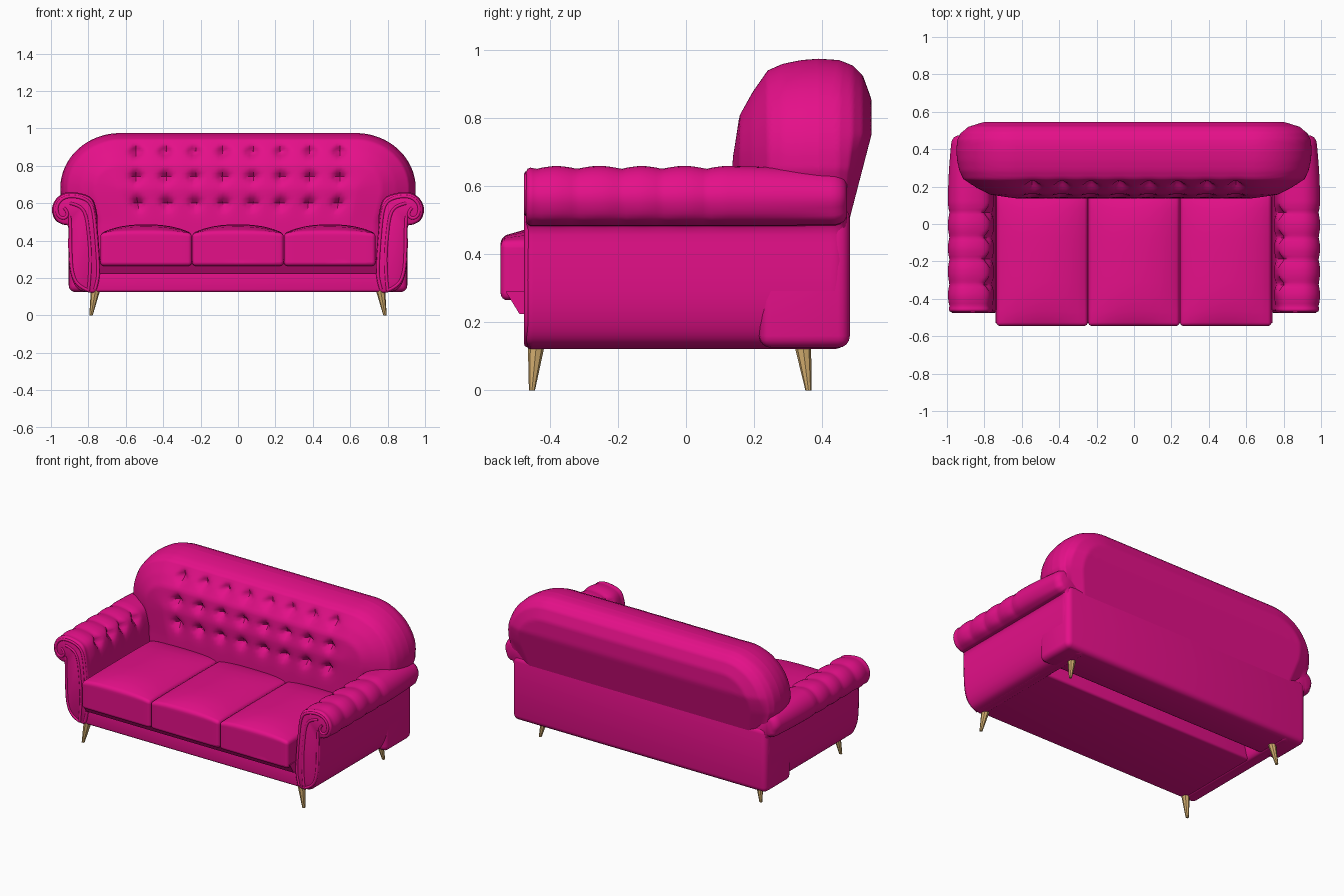
import bpy, bmesh, math
from mathutils import Vector

if "Cube" in bpy.data.objects:
    bpy.data.objects.remove(bpy.data.objects["Cube"])


def material(name, rgb):
    m = bpy.data.materials.new(name)
    m.diffuse_color = (*rgb, 1)
    m.use_nodes = True
    m.node_tree.nodes["Principled BSDF"].inputs["Base Color"].default_value = m.diffuse_color
    return m


PINK = material("magenta_fabric", (0.78, 0.005, 0.25))
WOOD = material("light_wood", (0.62, 0.40, 0.15))


def finish(name, bm, mat=PINK, angle=40):
    bmesh.ops.recalc_face_normals(bm, faces=bm.faces[:])
    me = bpy.data.meshes.new(name)
    bm.to_mesh(me)
    bm.free()
    me.materials.append(mat)
    ob = bpy.data.objects.new(name, me)
    bpy.context.collection.objects.link(ob)
    bpy.ops.object.select_all(action='DESELECT')
    ob.select_set(True)
    bpy.context.view_layer.objects.active = ob
    if angle:
        bpy.ops.object.shade_smooth_by_angle(angle=math.radians(angle))
    return ob


def box(lo, hi, cuts=0):
    bm = bmesh.new()
    bmesh.ops.create_cube(bm, size=1)
    if cuts:
        bmesh.ops.subdivide_edges(bm, edges=bm.edges[:], cuts=cuts, use_grid_fill=True)
    for v in bm.verts:
        v.co = Vector([l + (h - l) * (c + 0.5) for l, h, c in zip(lo, hi, v.co)])
    return bm


def round_edges(bm, width, segments=4):
    bm.normal_update()
    sharp = [e for e in bm.edges if e.calc_face_angle(0) > 0.9]
    bmesh.ops.bevel(bm, geom=sharp, offset=width, segments=segments,
                    profile=0.5, affect='EDGES', clamp_overlap=True)


def interp(table, d):
    for (a, p), (b, q) in zip(table, table[1:]):
        if d <= b:
            return p + (q - p) * (d - a) / (b - a)
    return table[-1][1]


# --- base: seat deck and lower back, with the open slot between them
bm = box((-0.82, -0.465, 0.125), (0.82, 0.13, 0.235))
round_edges(bm, 0.015)
finish("seat_base", bm)
bm = box((-0.905, 0.215, 0.125), (0.905, 0.482, 0.54))
round_edges(bm, 0.035)
finish("lower_back", bm)
bm = box((-0.74, -0.49, 0.225), (0.74, 0.20, 0.29))
for v in bm.verts:                       # sloping front lip under the cushions
    if v.co.y < 0 and v.co.z > 0.25:
        v.co.y = -0.53
finish("seat_deck", bm)

# --- three crowned seat cushions
for i, name in enumerate(("left", "middle", "right")):
    x0 = -0.736 + i * 0.491
    lo, hi = (x0, -0.545, 0.265), (x0 + 0.489, 0.16, 0.44)
    bm = box(lo, hi, 8)
    for v in bm.verts:
        u = 2 * (v.co.x - lo[0]) / 0.489 - 1
        w = 2 * (v.co.y - lo[1]) / 0.705 - 1
        if v.co.z > 0.43:
            v.co.z += 0.036 * (1 - u * u) * (1 - w ** 4) + 0.012 * (1 - u ** 4)
    round_edges(bm, 0.022)
    finish(name + "_seat_cushion", bm)

# --- tufted backrest: front and back height fields sharing one rounded outline
FRONT = [(0, .39), (.004, .34), (.015, .285), (.035, .24), (.1, .195), (.17, .157), (.31, .135)]
BACK = [(0, .39), (.004, .45), (.02, .49), (.05, .52), (.12, .545), (.31, .545)]
BUTTONS = [(-0.543 + 0.155 * c, z) for c in range(8) for z in (0.60, 0.74, 0.875)]
NX, NZ, Z0 = 144, 44, 0.30


def back_point(i, j, front):
    x = 0.95 * math.sin((2 * i / NX - 1) * math.pi / 2)
    ex = max(0, abs(x) - 0.63) / 0.32
    top = 0.68 + 0.295 * math.sqrt(max(0, 1 - ex * ex))
    z = Z0 + (top - Z0) * math.sin(j / NZ * math.pi / 2)
    d = 0.3 * max(0, 1 - math.hypot(ex, max(0, z - 0.68) / 0.295))
    if d < 1e-6:
        d = 0
    y = interp(FRONT if front else BACK, d)
    if front:
        for bx, bz in BUTTONS:
            dx, dz = abs(x - bx), abs(z - bz)
            if dx < 0.12 and dz < 0.12:
                y += 0.04 * max(0, 1 - (dx + dz) / 0.05)
                y += 0.012 * math.exp(-(dx * dx + dz * dz) / 0.003)
    elif d > 0:
        y -= max(0, 0.75 - z) * 0.26 * min(1, d / 0.05)
    x *= 1 - 0.05 * min(1, max(0, (0.65 - z) / 0.15))
    return (x, y, z)


bm = bmesh.new()
for front in (True, False):
    grid = [[bm.verts.new(back_point(i, j, front)) for j in range(NZ + 1)] for i in range(NX + 1)]
    for a, b in zip(grid, grid[1:]):
        for j in range(NZ):
            bm.faces.new((a[j], b[j], b[j + 1], a[j + 1]))
bmesh.ops.remove_doubles(bm, verts=bm.verts[:], dist=0.0004)
bmesh.ops.holes_fill(bm, edges=[e for e in bm.edges if e.is_boundary], sides=0)
finish("tufted_backrest", bm)

# --- scroll arms: rounded profile swept front to back, with puffs and tufts on the roll
ARM = [(.76, .127), (.737, .2), (.737, .28), (.75, .46), (.765, .57), (.79, .625), (.85, .648),
       (.92, .65), (.968, .618), (.988, .565), (.97, .51), (.935, .487), (.908, .475),
       (.908, .38), (.903, .27), (.885, .19), (.855, .142), (.81, .126)]
SEAMS = (-0.44, -0.32, -0.19, -0.07, 0.06)


def smooth_loop(pts, n=4):
    out = []
    for i in range(len(pts)):
        a, b, c, d = (Vector(pts[(i + k) % len(pts)]) for k in (-1, 0, 1, 2))
        for s in range(n):
            t = s / n
            out.append(0.5 * (2 * b + (c - a) * t + (2 * a - 5 * b + 4 * c - d) * t * t
                              + (3 * b - a - 3 * c + d) * t ** 3))
    return out


def arm_station(y, inset):
    puff = 0.010 * min(1, min(abs(y - s) for s in SEAMS) / 0.05) ** 0.6 - 0.003
    fall = 0.028 * max(0, (y - 0.1) / 0.37) ** 2      # roll gets slimmer at the rear
    ring = []
    for p in smooth_loop(ARM):
        q = p.copy()
        c = Vector((0.88, 0.56)) if p.y > 0.48 else Vector((0.82, p.y * 0.7 + 0.11))
        out = (p - c).normalized()
        if p.y > 0.48:
            q += out * (puff - fall * 0.8) * min(1, (p.y - 0.48) / 0.04)
            for s in SEAMS[1:]:                       # button tufts on the inner side
                k = abs(y - s) + abs(p.y - 0.60)
                if p.x < 0.86:
                    q += Vector((0.03, -0.008)) * max(0, 1 - k / 0.05)
        q -= out * inset
        ring.append(q)
    return ring


def tube(name, pts, y, radius):
    cu = bpy.data.curves.new(name, 'CURVE')
    cu.dimensions = '3D'
    cu.bevel_depth, cu.bevel_resolution, cu.use_fill_caps = radius, 2, True
    sp = cu.splines.new('NURBS')
    sp.points.add(len(pts) - 1)
    for p, (x, z) in zip(sp.points, pts):
        p.co = (x, y, z, 1)
    sp.order_u, sp.use_endpoint_u, sp.resolution_u = 3, True, 5
    cu.materials.append(PINK)
    bpy.context.collection.objects.link(bpy.data.objects.new(name, cu))


PIPING = {
    "inner": [(.765, .14), (.747, .2), (.748, .28), (.762, .46), (.775, .57), (.80, .615), (.86, .637),
              (.93, .635), (.972, .59), (.965, .53), (.925, .515), (.905, .55), (.93, .575)],
    "middle": [(.80, .135), (.785, .27), (.80, .46), (.815, .55), (.85, .59), (.90, .60)],
    "outer": [(.80, .135), (.855, .155), (.89, .23), (.896, .38), (.896, .48), (.90, .53)],
}
ENDS = [(-.470, .014), (-.466, .005), (-.458, 0)]
stations = ENDS + [(-.45 + .0125 * k, 0) for k in range(72)] + [(.452, .004), (.465, .012), (.473, .028)]

for side, s in (("right", 1), ("left", -1)):
    bm = bmesh.new()
    rings = [[bm.verts.new((s * q.x, y, q.y)) for q in arm_station(y, ins)] for y, ins in stations]
    for a, b in zip(rings, rings[1:]):
        for k in range(len(a)):
            m = (k + 1) % len(a)
            bm.faces.new((a[k], a[m], b[m], b[k]))
    bm.faces.new(rings[0])
    bm.faces.new(rings[-1])
    finish(side + "_scroll_arm", bm)
    for part, pts in PIPING.items():
        tube(f"{side}_arm_{part}_piping", [(s * x, z) for x, z in pts], -0.467, 0.009)

    # --- splayed tapered legs
    for end, ty, by in (("front", -.44, -.453), ("rear", .343, .360)):
        bm = bmesh.new()
        bmesh.ops.create_cone(bm, cap_ends=True, segments=8, radius1=.009, radius2=.025, depth=.135)
        for v in bm.verts:
            t = v.co.z / .135 + .5
            v.co += Vector((s * (.786 + (.762 - .786) * t), by + (ty - by) * t, .0675))
        finish(f"{end}_{side}_leg", bm, WOOD, 0)
